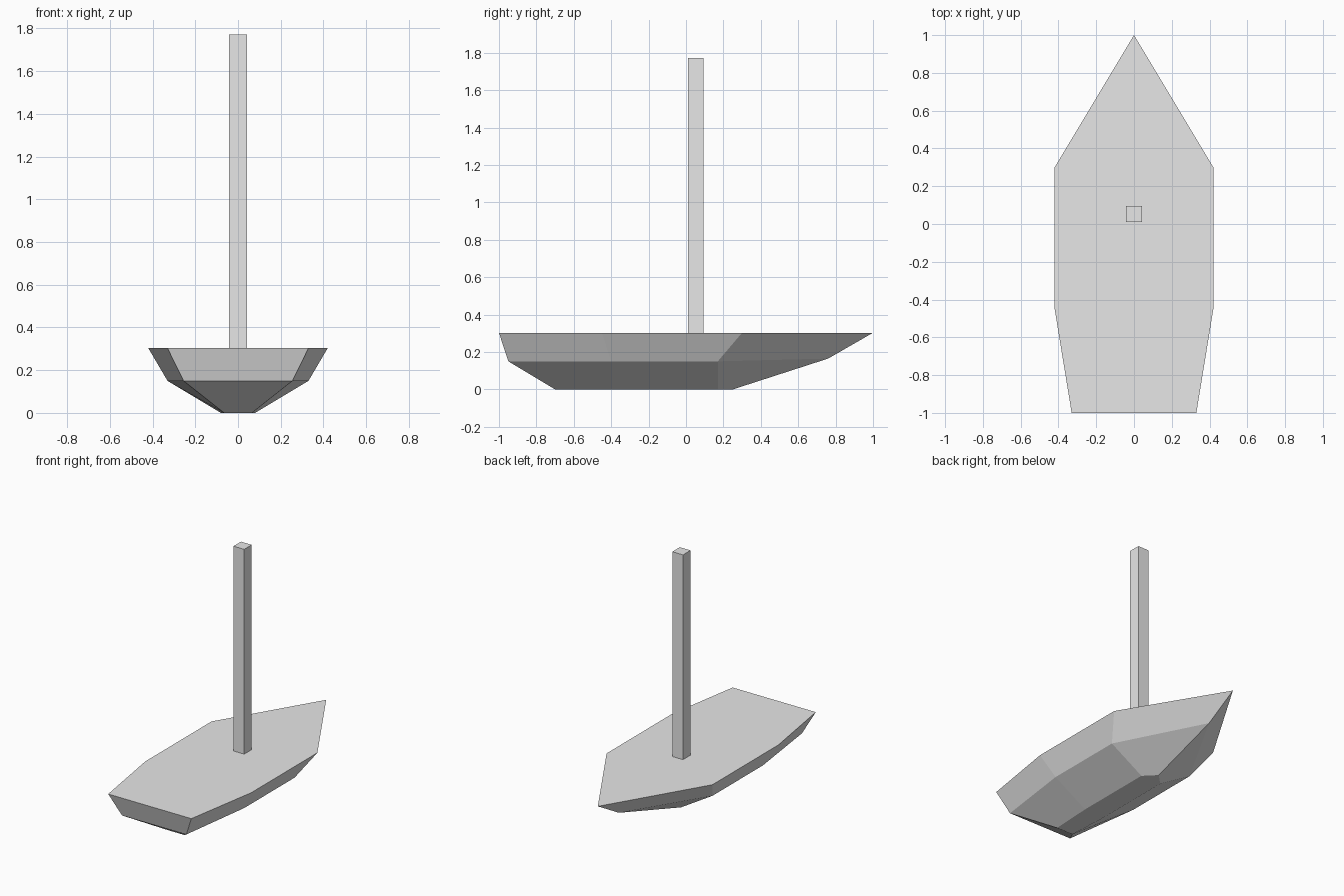
import bpy
import bmesh
from mathutils import Matrix

cube = bpy.data.objects.get("Cube")
if cube:
    bpy.data.objects.remove(cube, do_unlink=True)


def make_material(name, color):
    mat = bpy.data.materials.new(name)
    mat.use_nodes = True
    mat.diffuse_color = color
    mat.node_tree.nodes["Principled BSDF"].inputs["Base Color"].default_value = color
    return mat


def finish(name, bm, mat):
    bmesh.ops.recalc_face_normals(bm, faces=bm.faces)
    mesh = bpy.data.meshes.new(name)
    bm.to_mesh(mesh)
    bm.free()
    mesh.materials.append(mat)
    obj = bpy.data.objects.new(name, mesh)
    bpy.context.collection.objects.link(obj)
    return obj


def outline(bm, half, bow, z):
    """Closed ring: right side from stern to bow, then back down the mirrored side."""
    right = [(-x, y, z) for x, y in half]
    left = [(x, y, z) for x, y in reversed(half)]
    return [bm.verts.new(p) for p in right + [bow] + left]


grey = make_material("light grey", (0.8, 0.8, 0.8, 1))

# Hull: keel, chine and deck outlines (half width, y) joined by flat planks
bm = bmesh.new()
keel = outline(bm, [(0.065, -0.70), (0.08, -0.40), (0.08, 0.17)], (0, 0.25, 0), 0)
chine = outline(bm, [(0.255, -0.95), (0.33, -0.40), (0.33, 0.17)], (0, 0.76, 0.165), 0.15)
deck = outline(bm, [(0.33, -1.0), (0.42, -0.45), (0.42, 0.30)], (0, 1.0, 0.303), 0.303)
for low, high in ((keel, chine), (chine, deck)):
    for i in range(len(low)):
        j = (i + 1) % len(low)
        bm.faces.new((low[i], low[j], high[j], high[i]))
bm.faces.new(keel)
bm.faces.new(deck)
finish("hull", bm, grey)

# Mast: square post standing on the deck
bm = bmesh.new()
bmesh.ops.create_cube(bm, size=1, matrix=Matrix.Diagonal((0.085, 0.085, 1.47, 1)))
mast = finish("mast", bm, grey)
mast.location = (0, 0.052, 1.037)
